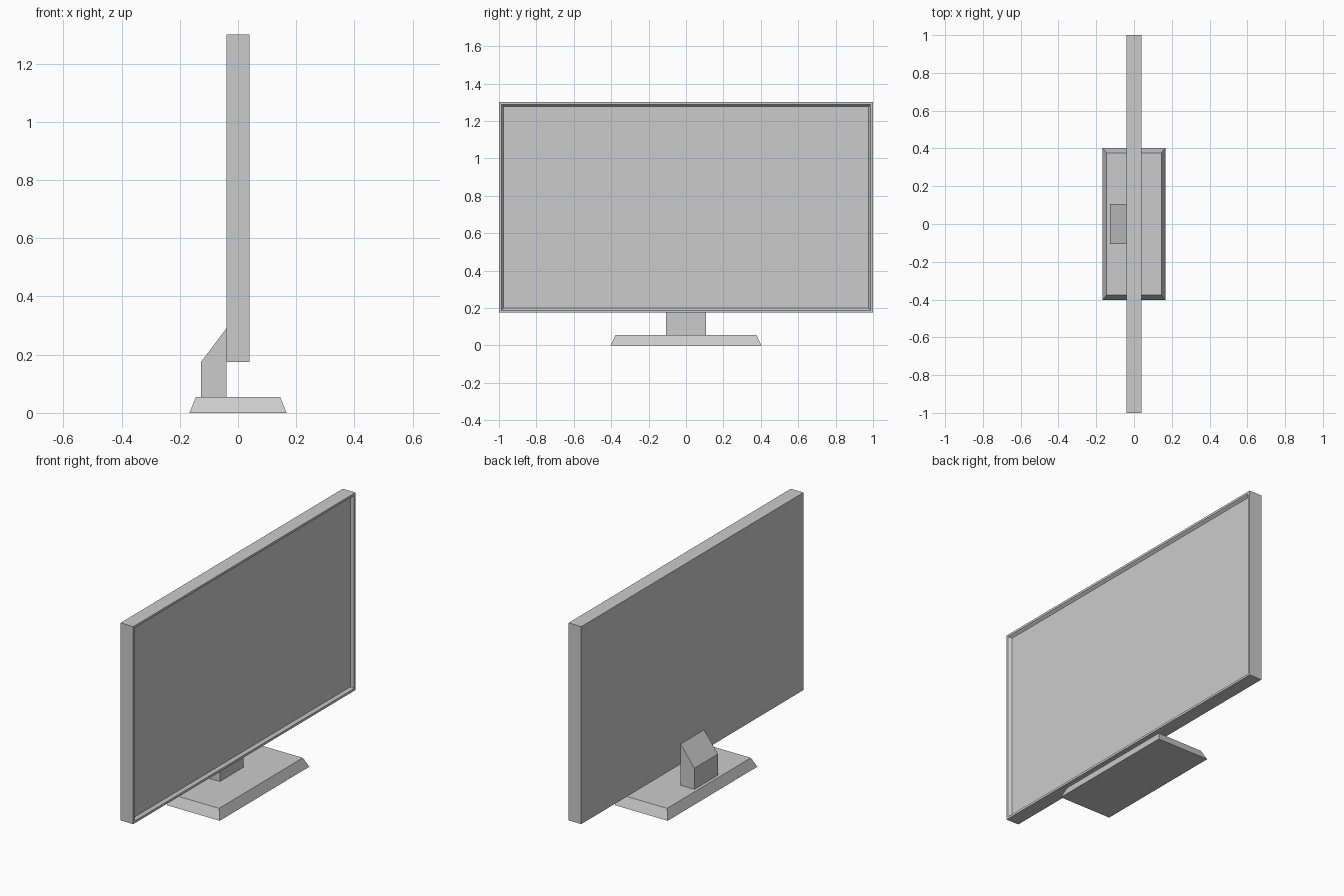
import bpy
import bmesh
from mathutils import Vector

cube = bpy.data.objects.get("Cube")
if cube:
    bpy.data.objects.remove(cube, do_unlink=True)

grey = bpy.data.materials.new("plain_grey")
grey.use_nodes = True
colour = (0.6, 0.6, 0.6, 1)
grey.diffuse_color = colour
grey.node_tree.nodes["Principled BSDF"].inputs["Base Color"].default_value = colour


def finish(name, bm):
    """Turn a bmesh into a flat shaded object."""
    bmesh.ops.recalc_face_normals(bm, faces=bm.faces)
    mesh = bpy.data.meshes.new(name)
    bm.to_mesh(mesh)
    bm.free()
    mesh.materials.append(grey)
    obj = bpy.data.objects.new(name, mesh)
    bpy.context.collection.objects.link(obj)
    return obj


def box(low, high):
    """Box between two opposite corners."""
    bm = bmesh.new()
    bmesh.ops.create_cube(bm, size=1)
    low, high = Vector(low), Vector(high)
    bmesh.ops.scale(bm, vec=high - low, verts=bm.verts)
    bmesh.ops.translate(bm, vec=(low + high) / 2, verts=bm.verts)
    return bm


# Display panel: thin bezel, then a sloped lip down to the recessed screen
bm = box((-0.04, -1, 0.175), (0.04, 1, 1.3))
bm.faces.ensure_lookup_table()
screen = max(bm.faces, key=lambda f: f.calc_center_median().x)
bmesh.ops.inset_region(bm, faces=[screen], thickness=0.018)
bmesh.ops.inset_region(bm, faces=[screen], thickness=0.016)
bmesh.ops.translate(bm, vec=(-0.015, 0, 0), verts=screen.verts)
finish("display_panel", bm)

# Foot: slab with sides that slope in towards the top
bm = box((-0.167, -0.403, 0), (0.167, 0.403, 0.055))
for v in bm.verts:
    if v.co.z > 0.03:
        v.co.x *= 0.145 / 0.167
        v.co.y *= 0.377 / 0.403
finish("foot", bm)

# Neck: block behind the panel with a slanted top
bm = box((-0.127, -0.106, 0.055), (-0.04, 0.106, 0.29))
for v in bm.verts:
    if v.co.x < -0.1 and v.co.z > 0.1:
        v.co.z = 0.175
finish("neck", bm)
